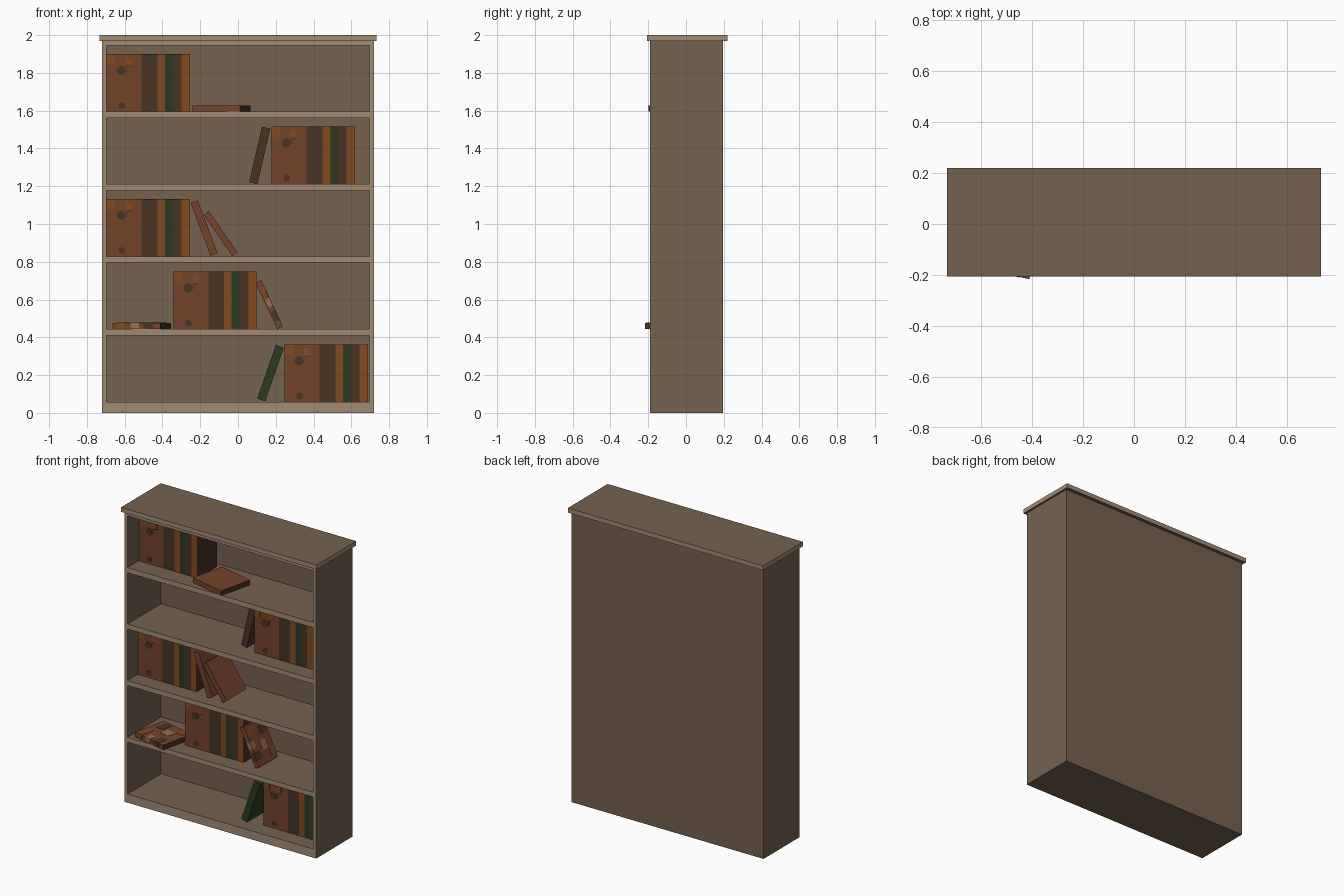
import bpy, bmesh, math
from mathutils import Matrix, Vector

if "Cube" in bpy.data.objects:
    bpy.data.objects.remove(bpy.data.objects["Cube"])

def srgb(r, g, b):
    f = lambda c: (c / 255 / 12.92) if c <= 10 else ((c / 255 + 0.055) / 1.055) ** 2.4
    return (f(r), f(g), f(b), 1)

COLOURS = {
    "dark_wood": srgb(117, 98, 79), "light_wood": srgb(161, 139, 116),
    "rust_leather": srgb(115, 68, 43), "dark_brown_leather": srgb(70, 52, 36),
    "orange_leather": srgb(130, 74, 30), "green_leather": srgb(44, 58, 32),
    "pale_tan": srgb(150, 112, 80),
}
NAMES = list(COLOURS)
MATS = []
for n, c in COLOURS.items():
    m = bpy.data.materials.new(n)
    m.diffuse_color = c
    m.use_nodes = True
    m.node_tree.nodes["Principled BSDF"].inputs["Base Color"].default_value = m.diffuse_color
    MATS.append(m)
WOOD, LIGHT, RUST, DARK, ORANGE, GREEN, TAN = range(7)

def box(bm, lo, hi, mat, rule=None):
    """Axis-aligned box; rule maps a face normal to a different colour."""
    lo, hi = Vector(lo), Vector(hi)
    M = Matrix.Translation((lo + hi) / 2) @ Matrix.Diagonal((*(hi - lo), 1))
    r = bmesh.ops.create_cube(bm, size=1, matrix=M)
    for f in {f for v in r["verts"] for f in v.link_faces}:
        f.normal_update()
        f.material_index = mat
        if rule:
            k = rule(f.normal)
            f.material_index = mat if k is None else k

def disc(bm, x, y, z, r, mat):
    """Thin octagonal ornament facing the front."""
    M = Matrix.Translation((x, y, z)) @ Matrix.Rotation(math.pi / 2, 4, 'X')
    d = bmesh.ops.create_cone(bm, cap_ends=True, segments=8, radius1=r, radius2=r,
                              depth=0.004, matrix=M)
    for f in {f for v in d["verts"] for f in v.link_faces}:
        f.material_index = mat

def finish(name, bm, matrix=None):
    me = bpy.data.meshes.new(name)
    bm.to_mesh(me)
    bm.free()
    for m in MATS:
        me.materials.append(m)
    ob = bpy.data.objects.new(name, me)
    bpy.context.collection.objects.link(ob)
    if matrix:
        ob.matrix_world = matrix
    return ob

front_light = lambda n: LIGHT if n.y < -0.9 else None
edge_light = lambda n: LIGHT if abs(n.z) < 0.1 else None

def board(name, lo, hi, rule=front_light):
    bm = bmesh.new()
    box(bm, lo, hi, WOOD, rule)
    finish(name, bm)

# Case: sides, back, top board and shelves
W, IN, F, B, BI = 0.72, 0.697, -0.19, 0.197, 0.172
board("left_side", (-W, F, 0), (-IN, B, 1.97))
board("right_side", (IN, F, 0), (W, B, 1.97))
board("back_panel", (-IN, BI, 0), (IN, B, 1.97), None)
board("top_board", (-0.733, -0.207, 1.97), (0.733, 0.22, 2.0), edge_light)
for name, z0, z1 in (("base", 0, 0.058), ("shelf_1", 0.411, 0.443), ("shelf_2", 0.795, 0.828),
                     ("shelf_3", 1.178, 1.211), ("shelf_4", 1.56, 1.595), ("top_rail", 1.945, 1.97)):
    board(name, (-IN, F, z0), (IN, BI, z1))

# Rows of standing books: dark core with coloured spines on the front
STRIPES = ((0, .42, RUST), (.42, .61, DARK), (.61, .70, ORANGE),
           (.70, .79, GREEN), (.79, .90, DARK), (.90, 1, ORANGE))
RW, RH, RY = 0.441, 0.305, -0.08

def book_row(name, x, z, y=RY):
    bm = bmesh.new()
    box(bm, (x, y + 0.004, z), (x + RW, y + 0.21, z + RH), DARK)
    for a, b, c in STRIPES:
        box(bm, (x + a * RW, y, z), (x + b * RW, y + 0.004, z + RH), c)
    # worn patches and dark ornaments on the wide spine
    top = z + RH
    for px, pz, w, h in ((0.0, 0.055, 0.045, 0.055), (0.10, 0.06, 0.035, 0.04)):
        box(bm, (x + px, y - 0.001, top - pz), (x + px + w, y + 0.001, top - pz + h), ORANGE)
    box(bm, (x + 0.105, y - 0.002, top - 0.066), (x + 0.13, y, top - 0.061), DARK)
    box(bm, (x + 0.105, y - 0.002, top - 0.095), (x + 0.11, y, top - 0.066), DARK)
    disc(bm, x + 0.077, y, top - 0.087, 0.025, DARK)
    disc(bm, x + 0.08, y, z + 0.032, 0.018, DARK)
    finish(name, bm)

book_row("book_row_5", -0.695, 1.595, -0.07)
book_row("book_row_4", 0.178, 1.211)
book_row("book_row_3", -0.695, 0.828)
book_row("book_row_2", -0.342, 0.443)
book_row("book_row_1", 0.246, 0.058)

# Single books: local x = thickness, y = depth, z = height
PATCHES = ((-.5, -.2, -.35, -.15, DARK), (-.5, -.3, -.05, .12, TAN), (-.5, -.1, .25, .4, ORANGE),
           (-.05, .2, -.2, .05, TAN), (.1, .45, .15, .35, DARK), (.25, .5, -.4, -.2, ORANGE))

def book(name, size, matrix, mat, end=None, patches=()):
    t, d, h = size
    bm = bmesh.new()
    box(bm, (-t / 2, -d / 2, -h / 2), (t / 2, d / 2, h / 2), mat,
        lambda n: end if n.z < -0.9 else None)
    for y0, y1, z0, z1, c in patches:
        e = 0.002 if y0 == -.5 else 0      # wrap round the front edge
        box(bm, (-t * 0.3 if e else t / 2 - 0.002, y0 * d - e, z0 * h),
            (t / 2 + 0.0015, y1 * d, z1 * h), c)
    finish(name, bm, matrix)

def leaning(name, x, z, y, size, deg, mat, patches=()):
    M = Matrix.Translation((x, y + size[1] / 2, z)) @ Matrix.Rotation(math.radians(deg), 4, 'Y')
    book(name, size, M, mat, None, patches)

leaning("leaning_book_4", 0.115, 1.363, -0.05, (0.045, 0.21, 0.302), 13, DARK)
leaning("leaning_book_3a", -0.179, 0.978, -0.12, (0.040, 0.215, 0.298), -20.6, RUST)
leaning("leaning_book_3b", -0.092, 0.949, -0.12, (0.034, 0.215, 0.267), -34.5, RUST)
leaning("leaning_book_2", 0.165, 0.573, -0.11, (0.032, 0.20, 0.270), -25, RUST, PATCHES)
leaning("leaning_book_1", 0.172, 0.210, -0.11, (0.045, 0.21, 0.300), 19.2, GREEN)

# Books lying flat, turned slightly
def flat(name, x, y, z, patches=()):
    M = (Matrix.Translation((x, y, z + 0.017)) @ Matrix.Rotation(math.radians(-13.3), 4, 'Z')
         @ Matrix.Rotation(-math.pi / 2, 4, 'Y'))
    book(name, (0.033, 0.24, 0.26), M, RUST, DARK, patches)

flat("flat_book_5", -0.088, -0.052, 1.595)
flat("flat_book_2", -0.510, -0.070, 0.443, PATCHES)
